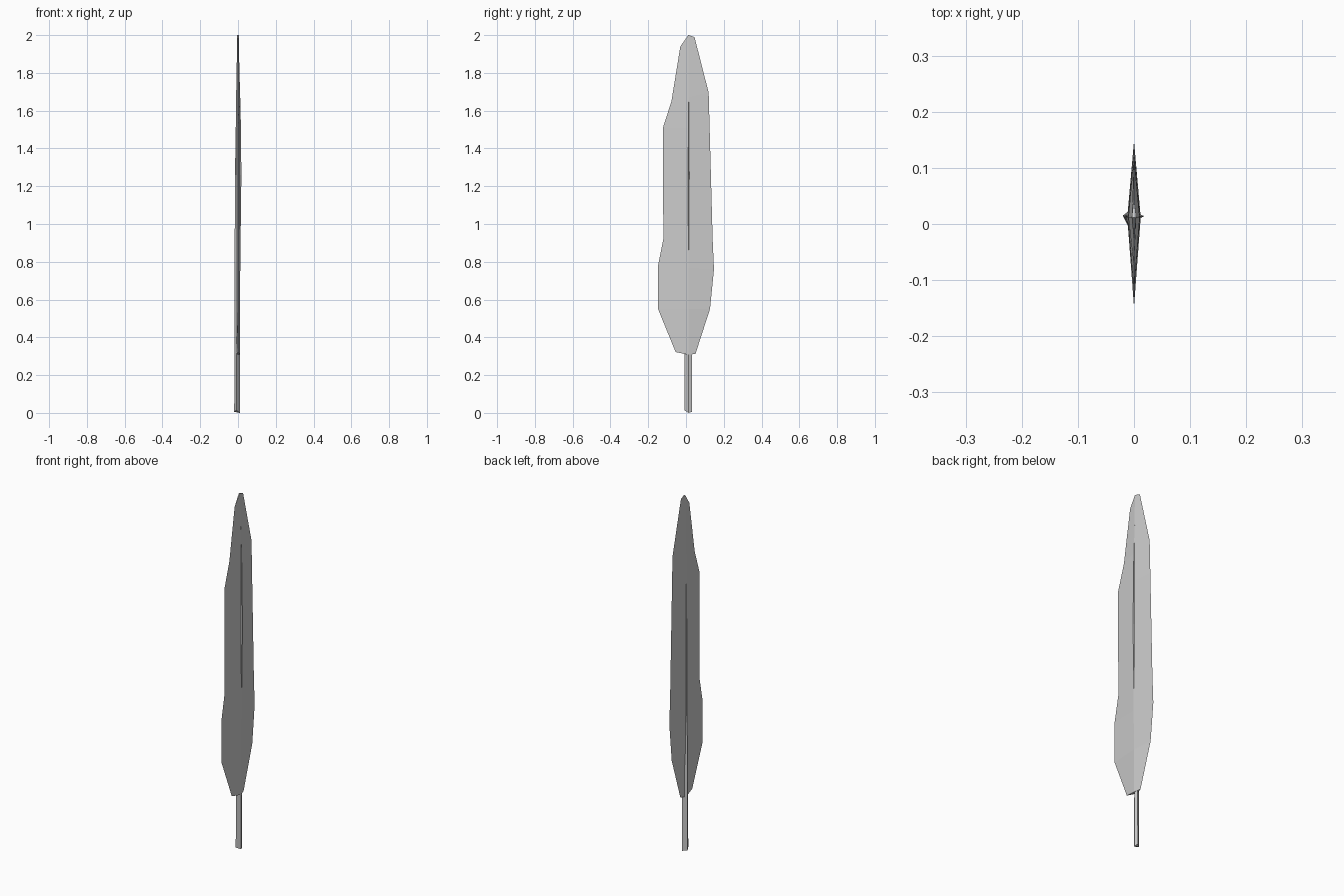
import bpy

if "Cube" in bpy.data.objects:
    bpy.data.objects.remove(bpy.data.objects["Cube"])


def make_mesh(name, verts, faces):
    mesh = bpy.data.meshes.new(name)
    mesh.from_pydata(verts, [], faces)
    mesh.update()
    obj = bpy.data.objects.new(name, mesh)
    bpy.context.collection.objects.link(obj)
    return obj


def loft(name, rings):
    """Skin a stack of four-point rings, closed at both ends."""
    verts = [p for ring in rings for p in ring]
    faces = []
    for r in range(len(rings) - 1):
        for k in range(4):
            a, b = r * 4 + k, r * 4 + (k + 1) % 4
            faces.append((a, b, b + 4, a + 4))
    n = len(verts)
    # End caps split along the ridge-to-ridge diagonal
    faces += [(3, 1, 0), (3, 2, 1)]
    faces += [(n - 4, n - 3, n - 1), (n - 3, n - 2, n - 1)]
    return make_mesh(name, verts, faces)


# Feather vane: left edge y, z / right edge y, z / ridge z / ridge half thickness
rows = [
    (-.055, .322, .05, .312, .308, .011),
    (-.148, .55, .127, .55, .55, .011),
    (-.148, .78, .148, .76, .77, .012),
    (-.12, .92, .141, .92, .92, .012),
    (-.122, 1.51, .125, 1.51, 1.51, .011),
    (-.077, 1.65, .12, 1.695, 1.67, .010),
    (-.03, 1.94, .045, 1.99, 2.0, .004),
]
loft("feather_vane", [
    [(0, yl, zl), (t, .012, zc), (0, yr, zr), (-t, .012, zc)]
    for yl, zl, yr, zr, zc, t in rows])

# Quill: slightly bowed four-sided shaft, tapering into the vane
shaft = [  # z, x min, x max, half width in y
    (.006, -.020, .010, .021),
    (.31, -.019, .010, .019),
    (.79, -.018, .012, .013),
    (1.26, -.016, .018, .008),
    (1.60, -.0105, .014, .005),
    (1.84, -.004, .0065, .002),
]
loft("quill", [
    [(x0 * .4, .012 - w, z + (.008 if i == 0 else 0)), (x1, .014, z - (.006 if i == 0 else 0)),
     (x1 * .3, .012 + w, z), (x0, .015, z)]
    for i, (z, x0, x1, w) in enumerate(shaft)])
